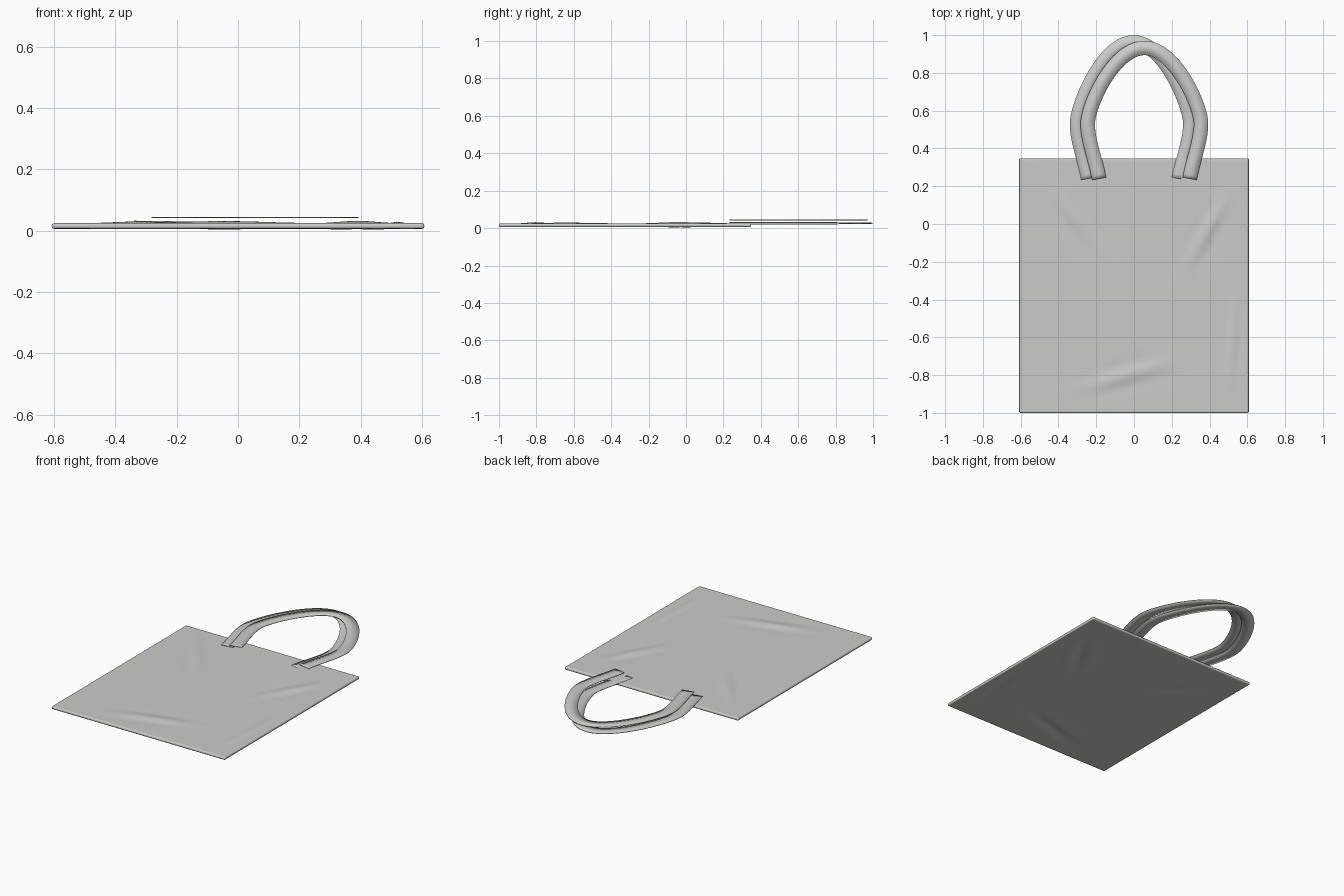
import bpy, bmesh, math
from mathutils import Vector
from mathutils.geometry import interpolate_bezier

cube = bpy.data.objects.get("Cube")
if cube:
    bpy.data.objects.remove(cube, do_unlink=True)

canvas = bpy.data.materials.new("pale grey canvas")
canvas.use_nodes = True
canvas.diffuse_color = (0.60, 0.60, 0.58, 1)
canvas.node_tree.nodes["Principled BSDF"].inputs["Base Color"].default_value = canvas.diffuse_color


def make_object(name, bm, thickness, bevel=0):
    """Turn a flat sheet into a cloth panel with thickness centred on the sheet."""
    bmesh.ops.recalc_face_normals(bm, faces=bm.faces)
    if sum(f.normal.z for f in bm.faces) < 0:
        bmesh.ops.reverse_faces(bm, faces=bm.faces)
    mesh = bpy.data.meshes.new(name)
    bm.to_mesh(mesh)
    bm.free()
    mesh.materials.append(canvas)
    obj = bpy.data.objects.new(name, mesh)
    bpy.context.collection.objects.link(obj)
    solid = obj.modifiers.new("thickness", "SOLIDIFY")
    solid.thickness, solid.offset = thickness, 0
    if bevel:
        soft = obj.modifiers.new("soft_rim", "BEVEL")
        soft.width, soft.segments, soft.limit_method = bevel, 3, "ANGLE"
        soft.angle_limit = math.radians(50)
    bpy.ops.object.select_all(action="DESELECT")
    obj.select_set(True)
    bpy.context.view_layer.objects.active = obj
    bpy.ops.object.shade_smooth_by_angle(angle=math.radians(40))
    return obj


# Creases in the cloth: start, end, half width, height
CREASES = [
    (Vector((-0.45, 0.22)), Vector((-0.20, -0.13)), 0.045, 0.006),
    (Vector((0.48, 0.13)), Vector((0.30, -0.20)), 0.045, 0.008),
    (Vector((-0.27, -0.87)), Vector((0.18, -0.74)), 0.05, 0.007),
    (Vector((0.53, -0.40)), Vector((0.51, -0.85)), 0.03, 0.005),
]


def crease_height(p):
    total = 0
    for a, b, width, height in CREASES:
        along = (b - a).normalized()
        rel = p - (a + b) / 2
        u = rel.dot(along) / ((b - a).length * 0.42)
        v = (rel.x * along.y - rel.y * along.x) / width
        # a ridge with a shallow trough on each side
        total += height * math.exp(-u * u) * (1 - 1.4 * v * v) * math.exp(-v * v)
    return total


# Bag body
bm = bmesh.new()
bmesh.ops.create_grid(bm, x_segments=80, y_segments=90, size=1)
for v in bm.verts:
    v.co.x *= 0.608
    v.co.y = -0.326 + v.co.y * 0.674
    v.co.z = 0.0155 + crease_height(v.co.xy)
make_object("bag_body", bm, 0.018, 0.007)


def handle(name, cx, apex, z, tilt):
    """Flat looped strap, swept along a mirrored centre line."""
    foot, side, top = Vector((0.24, 0.24, 0)), Vector((0.30, 0.53, 0)), Vector((0, apex, 0))
    half = interpolate_bezier(foot, Vector((0.255, 0.33, 0)), Vector((0.30, 0.44, 0)), side, 14)
    half += interpolate_bezier(side, Vector((0.30, 0.63, 0)), Vector((0.16, apex, 0)), top, 24)[1:]
    path = half + [Vector((-p.x, p.y, 0)) for p in reversed(half[:-1])]
    bm = bmesh.new()
    rows = []
    for i, p in enumerate(path):
        t = (path[min(i + 1, len(path) - 1)] - path[max(i - 1, 0)]).normalized()
        n = Vector((t.y, -t.x, 0)) * 0.038
        row = []
        for q in (p - n, p + n):
            row.append(bm.verts.new((q.x + cx, q.y, z - tilt * q.x)))
        rows.append(row)
    for a, b in zip(rows, rows[1:]):
        bm.faces.new((a[0], a[1], b[1], b[0]))
    return make_object(name, bm, 0.004)


# Upper and lower straps, the lower one sinking into the bag at one end
handle("upper_handle", 0.055, 0.932, 0.043, 0)
handle("lower_handle", -0.002, 0.962, 0.026, 0.014)
